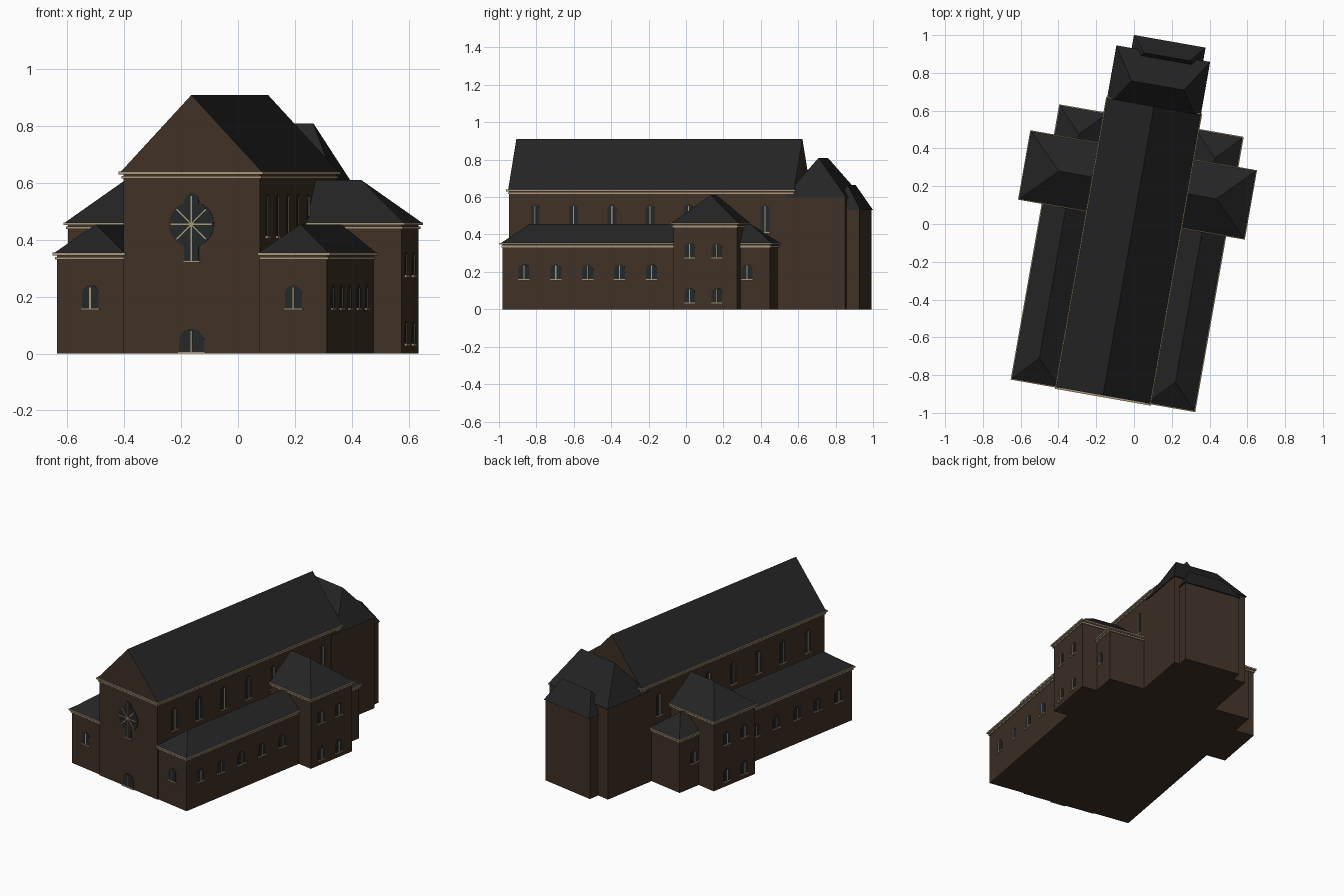
import bpy, bmesh, math
from mathutils import Matrix, Vector

if "Cube" in bpy.data.objects:
    bpy.data.objects.remove(bpy.data.objects["Cube"])

TURN = math.radians(-10)


def material(name, rgb):
    m = bpy.data.materials.new(name)
    m.use_nodes = True
    m.diffuse_color = (*rgb, 1)
    m.node_tree.nodes["Principled BSDF"].inputs["Base Color"].default_value = (*rgb, 1)
    return m


BRICK = material("brown brick", (0.05, 0.03, 0.019))
SLATE = material("dark slate", (0.018, 0.018, 0.018))
STONE = material("pale stone", (0.38, 0.3, 0.19))
GLASS = material("dark glass", (0.018, 0.021, 0.022))


def finish(name, bm, *mats):
    """Turn a bmesh into an object, laid along the turned church axis."""
    bmesh.ops.recalc_face_normals(bm, faces=bm.faces)
    mesh = bpy.data.meshes.new(name)
    bm.to_mesh(mesh)
    bm.free()
    for m in mats:
        mesh.materials.append(m)
    ob = bpy.data.objects.new(name, mesh)
    bpy.context.collection.objects.link(ob)
    ob.rotation_euler.z = TURN
    ob.location.x = -0.004
    return ob


def add_box(bm, lo, hi, mat=0, matrix=Matrix()):
    lo, hi = Vector(lo), Vector(hi)
    size = Matrix.Diagonal((*(hi - lo), 1))
    made = bmesh.ops.create_cube(bm, size=1, matrix=matrix @ Matrix.Translation((lo + hi) / 2) @ size)
    for f in {f for v in made["verts"] for f in v.link_faces}:
        f.material_index = mat


def add_plate(bm, outline, depth, matrix, mat=0):
    """Extrude an (x, z) outline outwards along -y."""
    face = bm.faces.new([bm.verts.new(matrix @ Vector((x, 0, z))) for x, z in outline])
    face.material_index = mat
    out = bmesh.ops.extrude_face_region(bm, geom=[face])["geom"]
    shift = matrix.to_3x3() @ Vector((0, -depth, 0))
    verts = [g for g in out if isinstance(g, bmesh.types.BMVert)]
    bmesh.ops.translate(bm, vec=shift, verts=verts)
    for f in {f for v in verts for f in v.link_faces}:
        f.material_index = mat


def walls(name, x0, x1, y0, y1, top):
    bm = bmesh.new()
    add_box(bm, (x0, y0, 0), (x1, y1, top))
    finish(name, bm, BRICK)


def cornice(name, x0, x1, y0, y1, top):
    """Two stepped stone bands."""
    bm = bmesh.new()
    for low, high, out in ((0.024, 0.015, 0.006), (0.009, 0, 0.014)):
        add_box(bm, (x0 - out, y0 - out, top - low), (x1 + out, y1 + out, top - high))
    finish(name, bm, STONE)


def roof(name, x0, x1, y0, y1, z0, z1, ridge):
    """Roof from an eave rectangle up to a ridge; upright gables are brick."""
    bm = bmesh.new()
    for x, y in ((x0, y0), (x1, y0), (x1, y1), (x0, y1)):
        bm.verts.new((x, y, z0))
    for x, y in ridge:
        bm.verts.new((x, y, z1))
    bmesh.ops.convex_hull(bm, input=bm.verts[:])
    bmesh.ops.dissolve_limit(bm, angle_limit=0.01, verts=bm.verts[:], edges=bm.edges[:])
    bm.normal_update()
    for f in bm.faces:
        f.material_index = 1 if abs(f.normal.z) < 0.1 else 0
    finish(name, bm, SLATE, BRICK)


def arch(w, h, steps=10):
    r = w / 2
    curve = [(r * math.cos(math.pi * i / steps), h - r + r * math.sin(math.pi * i / steps))
             for i in range(steps + 1)]
    return [(-r, 0), (r, 0)] + curve


def window(name, x, y, z, w, h, facing=0):
    """Arched glass with a mullion and a sill; facing turns it from the front."""
    m = Matrix.Translation((x, y, z)) @ Matrix.Rotation(facing, 4, "Z")
    bm = bmesh.new()
    add_plate(bm, arch(w, h), 0.003, m)
    add_box(bm, (-0.003, -0.006, 0), (0.003, 0, h - 0.008), 1, m)
    add_box(bm, (-w / 2 - 0.004, -0.009, -0.005), (w / 2 + 0.004, 0, 0.003), 1, m)
    finish(name, bm, GLASS, STONE)


# Nave
walls("nave_walls", -0.244, 0.244, -0.917, 0.63, 0.64)
cornice("nave_cornice", -0.244, 0.244, -0.917, 0.625, 0.64)
roof("nave_roof", -0.254, 0.254, -0.921, 0.632, 0.638, 0.91, [(0, -0.921), (0, 0.632)])

# Choir and apse
walls("choir_walls", -0.246, 0.246, 0.545, 0.907, 0.6)
roof("choir_roof", -0.252, 0.252, 0.575, 0.916, 0.597, 0.81, [(-0.142, 0.745), (0.142, 0.745)])
walls("apse_walls", -0.164, 0.209, 0.8, 0.978, 0.535)
roof("apse_roof", -0.17, 0.215, 0.82, 0.986, 0.53, 0.665, [(-0.1, 0.903), (0.145, 0.903)])

# Aisles and transepts on both sides
for side, label, reach in ((1, "left", 0.582), (-1, "right", 0.609)):
    def span(a, b):
        return sorted((side * a, side * b))

    quarter = side * math.pi / 2

    walls(label + "_aisle_walls", *span(0.2, 0.482), -0.91, 0.54, 0.35)
    cornice(label + "_aisle_cornice", *span(0.25, 0.482), -0.91, 0.542, 0.355)
    roof(label + "_aisle_roof", *span(0.238, 0.491), -0.919, 0.551, 0.354, 0.455,
         [(side * 0.366, -0.785), (side * 0.366, 0.418)])

    walls(label + "_transept_walls", *span(0.2, reach), 0.035, 0.38, 0.455)
    cornice(label + "_transept_cornice", *span(0.25, reach), 0.035, 0.38, 0.462)
    roof(label + "_transept_roof", *span(0.2, reach + 0.01), 0.025, 0.39, 0.461, 0.61,
         [(side * 0.2, 0.207), (side * (reach - 0.173), 0.207)])

    # Aisle windows, skipping those swallowed by the transept
    for i in (0, 1, 2, 3, 4, 7):
        window(f"{label}_aisle_window_{i + 1}", side * 0.482, -0.794 + i * 0.173, 0.158, 0.06, 0.083, quarter)
    window(label + "_aisle_front_window", side * 0.363, -0.91, 0.158, 0.06, 0.083)

    # Clerestory windows
    for i in range(7):
        window(f"{label}_clerestory_window_{i + 1}", side * 0.244, -0.775 + i * 0.208, 0.41, 0.048, 0.15, quarter)

    # Transept windows, two by two
    for i, y in enumerate((0.123, 0.27)):
        for j, z in enumerate((0.032, 0.273)):
            window(f"{label}_transept_window_{i + 1}_{j + 1}", side * reach, y, z, 0.056, 0.083, quarter)

# West front door
window("front_door", 0, -0.917, 0.005, 0.09, 0.083)

# Rose window over a tall arched light
front = Matrix.Translation((0, -0.917, 0.455))
bm = bmesh.new()
radius = 0.08
add_plate(bm, [(radius * math.cos(math.tau * i / 32), radius * math.sin(math.tau * i / 32))
               for i in range(32)], 0.004, front)
add_plate(bm, arch(0.052, 0.24), 0.003, front @ Matrix.Translation((0, 0, -0.13)))
for i in range(4):
    spin = front @ Matrix.Rotation(i * math.pi / 4, 4, "Y")
    add_box(bm, (-0.0025, -0.007, -0.075), (0.0025, 0, 0.075), 1, spin)
add_box(bm, (-0.0025, -0.006, -0.13), (0.0025, 0, 0.1), 1, front)
add_box(bm, (-0.03, -0.009, -0.135), (0.03, 0, -0.128), 1, front)
finish("rose_window", bm, GLASS, STONE)
